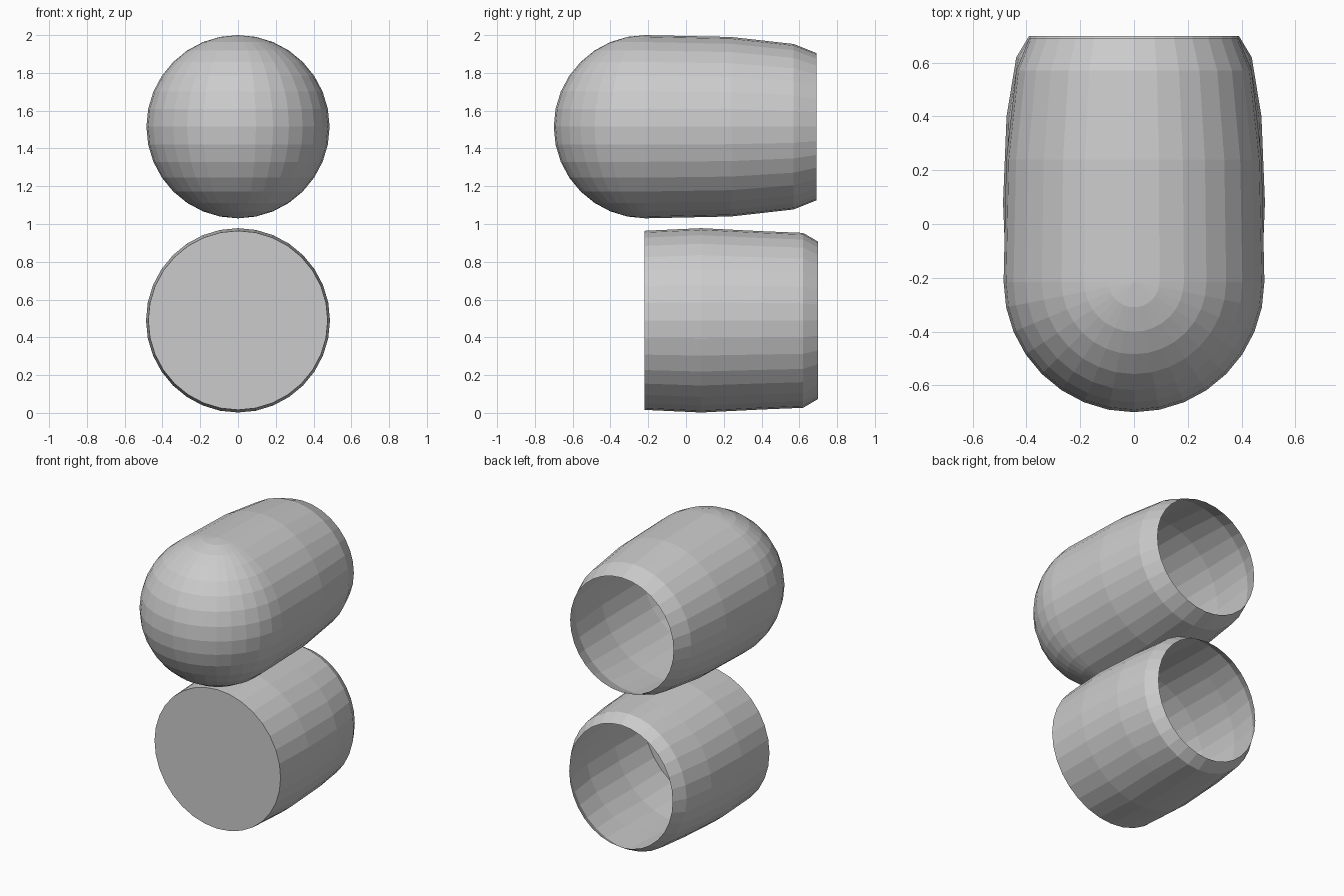
import bpy, bmesh
from math import sin, cos, pi

if "Cube" in bpy.data.objects:
    bpy.data.objects.remove(bpy.data.objects["Cube"])

SEG = 32


def finish(bm, name):
    bmesh.ops.remove_doubles(bm, verts=bm.verts[:], dist=0.0005)
    bmesh.ops.recalc_face_normals(bm, faces=bm.faces[:])
    mesh = bpy.data.meshes.new(name)
    bm.to_mesh(mesh)
    bm.free()
    obj = bpy.data.objects.new(name, mesh)
    bpy.context.collection.objects.link(obj)
    return obj


def tube(bm, profile, zc, front_cap=False):
    """Loft rings along y; each profile row is (y, x radius, z radius)."""
    rings = []
    for y, rx, rz in profile:
        rings.append([bm.verts.new((rx * sin(2 * pi * i / SEG), y,
                                    zc + rz * cos(2 * pi * i / SEG)))
                      for i in range(SEG)])
    for a, b in zip(rings, rings[1:]):
        for i in range(SEG):
            j = (i + 1) % SEG
            bm.faces.new((a[i], a[j], b[j], b[i]))
    if front_cap:
        bm.faces.new(rings[0])


# Upper shell: half sphere with vertical poles, running into a tapered open tube
R, ZU, YD = 0.485, 1.515, -0.215
bm = bmesh.new()
bmesh.ops.create_uvsphere(bm, u_segments=SEG, v_segments=16, radius=R)
back = [v for v in bm.verts if v.co.y > 0.001]
bmesh.ops.delete(bm, geom=back, context='VERTS')
bmesh.ops.translate(bm, verts=bm.verts[:], vec=(0, YD, ZU))
tube(bm, [(YD, R, R), (0.24, 0.475, 0.475),
          (0.57, 0.438, 0.438), (0.69, 0.39, 0.39)], ZU)
finish(bm, "upper_domed_shell")

# Lower shell: flat front, slight bulge, oval opening at the back
bm = bmesh.new()
tube(bm, [(-0.22, 0.475, 0.474), (0.08, 0.487, 0.488), (0.40, 0.474, 0.472),
          (0.62, 0.438, 0.463), (0.70, 0.39, 0.416)], 0.49, front_cap=True)
finish(bm, "lower_flat_shell")
